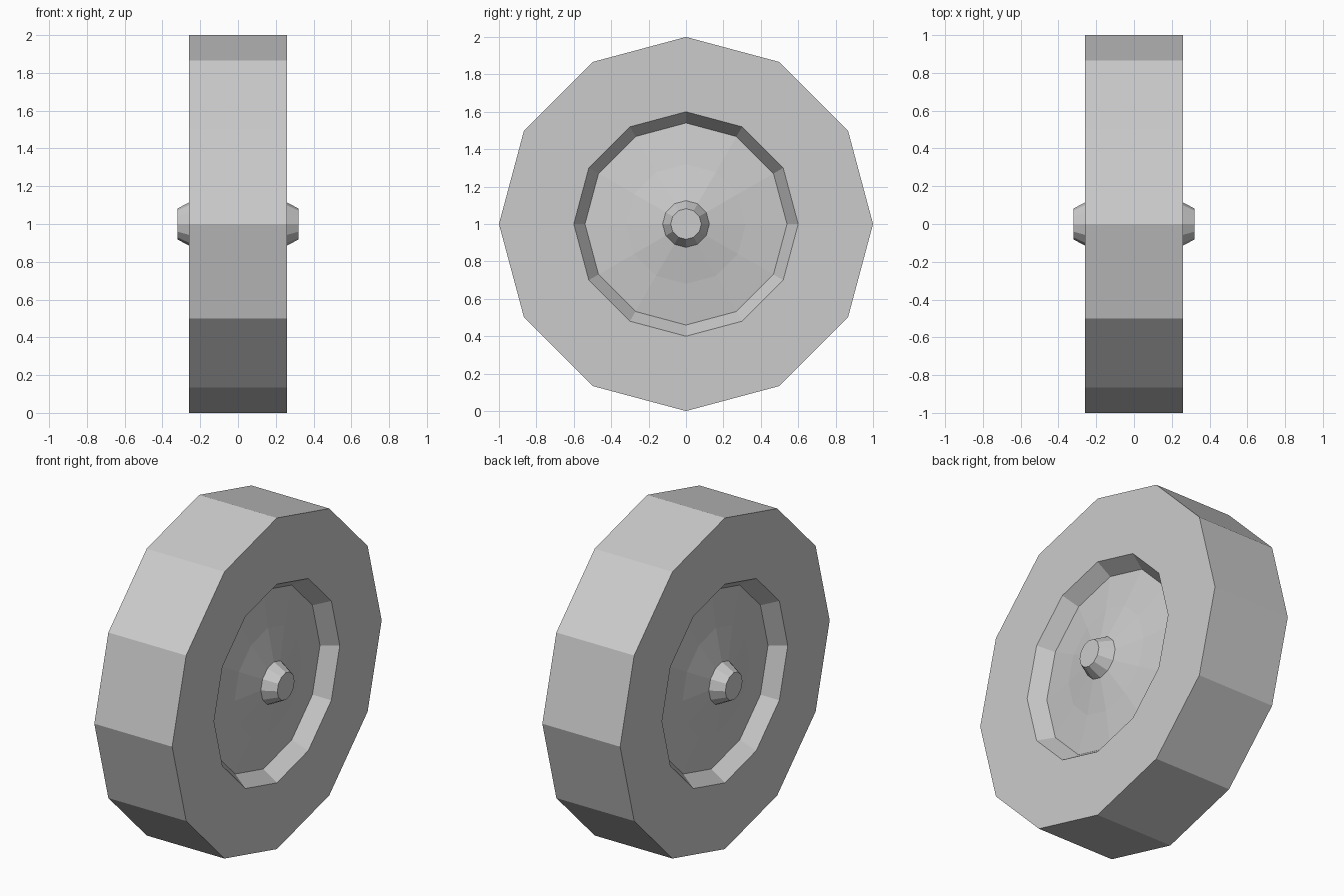
import bpy
import bmesh
from math import sin, cos, pi

if "Cube" in bpy.data.objects:
    bpy.data.objects.remove(bpy.data.objects["Cube"])

SIDES = 12

grey = bpy.data.materials.new("light_grey")
grey.use_nodes = True
colour = (0.6, 0.6, 0.6, 1)
grey.diffuse_color = colour
grey.node_tree.nodes["Principled BSDF"].inputs["Base Color"].default_value = colour


def lathe(name, half_profile, capped=False):
    """Turn a (x, radius) profile about the axle, mirrored to both sides."""
    profile = half_profile + [(-x, r) for x, r in reversed(half_profile)]
    bm = bmesh.new()
    rings = []
    for x, r in profile:
        angles = [2 * pi * i / SIDES for i in range(SIDES)]
        rings.append([bm.verts.new((x, r * sin(a), 1 + r * cos(a))) for a in angles])
    for a, b in zip(rings, rings[1:]):
        for i in range(SIDES):
            j = (i + 1) % SIDES
            bm.faces.new((a[i], a[j], b[j], b[i]))
    if capped:
        bm.faces.new(rings[0])
        bm.faces.new(rings[-1])
    bmesh.ops.recalc_face_normals(bm, faces=bm.faces)
    mesh = bpy.data.meshes.new(name)
    bm.to_mesh(mesh)
    bm.free()
    mesh.materials.append(grey)
    obj = bpy.data.objects.new(name, mesh)
    bpy.context.collection.objects.link(obj)
    return obj


# Tyre with bevelled inner rim
lathe("tyre", [(0.17, 0.54), (0.26, 0.60), (0.26, 1.0)])

# Domed wheel disc, steeper towards the middle
lathe("wheel_disc", [(0.245, 0.10), (0.24, 0.125), (0.20, 0.32), (0.17, 0.54)])

# Axle with chamfered ends
lathe("axle", [(0.32, 0.082), (0.24, 0.125)], capped=True)
